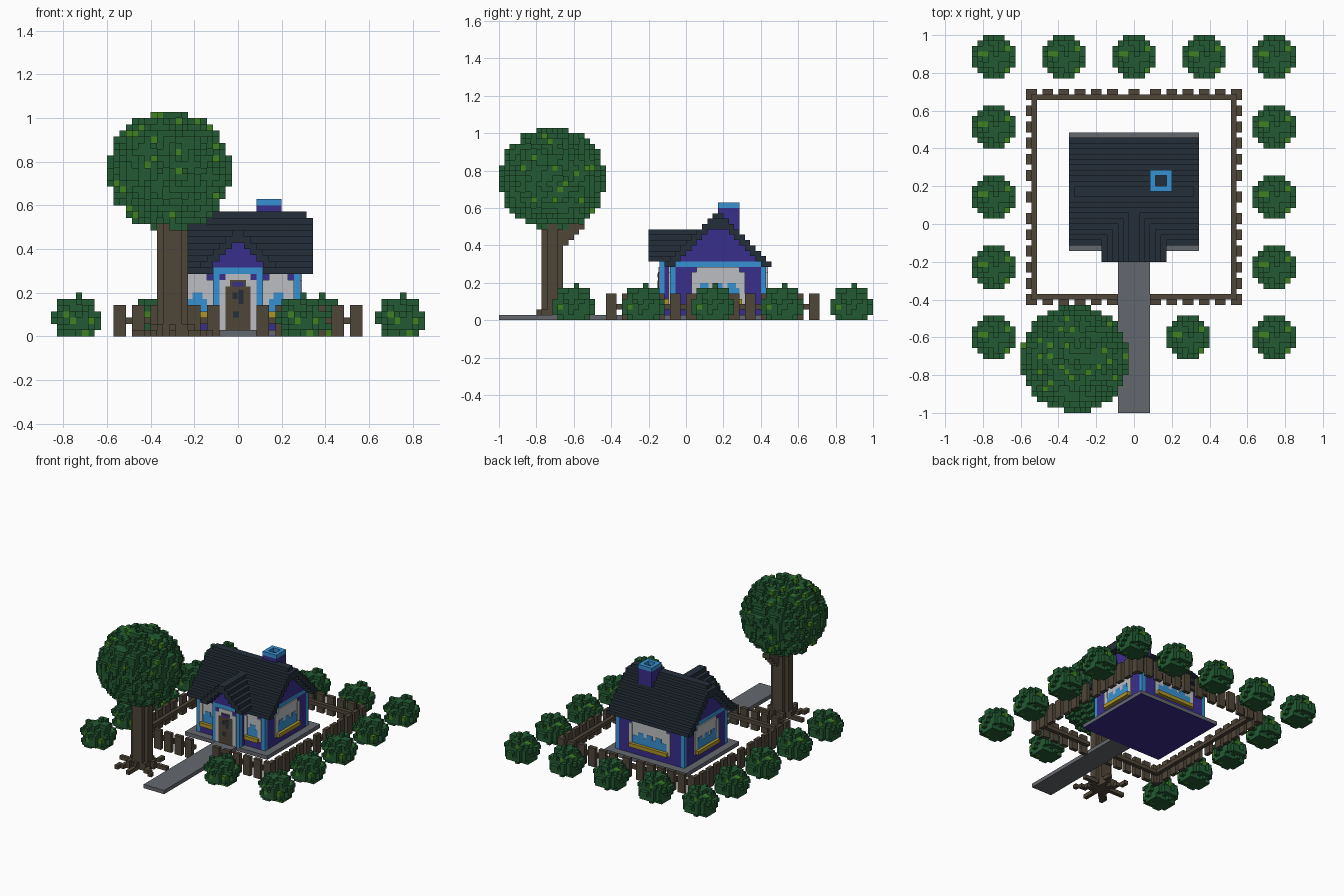
import bpy, math, random

if "Cube" in bpy.data.objects:
    bpy.data.objects.remove(bpy.data.objects["Cube"])
random.seed(4)
V = 2 / 70          # one voxel; the whole scene sits on this grid


def material(name, r, g, b):
    m = bpy.data.materials.new(name)
    lin = [((c / 255 + 0.055) / 1.055) ** 2.4 for c in (r, g, b)]
    m.diffuse_color = (*lin, 1)
    m.use_nodes = True
    m.node_tree.nodes["Principled BSDF"].inputs["Base Color"].default_value = m.diffuse_color
    return m


PURPLE = material("purple_wall", 58, 46, 140)
BLUE = material("blue_trim", 55, 145, 210)
ROOF = material("slate_roof", 36, 47, 57)
WHITE = material("pale_frame", 188, 190, 194)
GREY = material("grey_stone", 100, 104, 110)
YELLOW = material("yellow_planter", 172, 150, 42)
BROWN = material("brown_wood", 79, 70, 56)
GREEN = material("dark_leaf", 34, 90, 50)
LIGHT = material("light_leaf", 64, 128, 32)

DIRS = {(1, 0, 0): ((1, 0, 0), (1, 1, 0), (1, 1, 1), (1, 0, 1)),
        (-1, 0, 0): ((0, 1, 0), (0, 0, 0), (0, 0, 1), (0, 1, 1)),
        (0, 1, 0): ((1, 1, 0), (0, 1, 0), (0, 1, 1), (1, 1, 1)),
        (0, -1, 0): ((0, 0, 0), (1, 0, 0), (1, 0, 1), (0, 0, 1)),
        (0, 0, 1): ((0, 0, 1), (1, 0, 1), (1, 1, 1), (0, 1, 1)),
        (0, 0, -1): ((0, 1, 0), (1, 1, 0), (1, 0, 0), (0, 0, 0))}


def add_object(name, mesh, loc=(0, 0, 0)):
    ob = bpy.data.objects.new(name, mesh)
    ob.location = [c * V for c in loc]
    bpy.context.collection.objects.link(ob)
    return ob


def voxel_mesh(name, cells, mats):
    """Mesh of the exposed faces; cells maps (i,j,k) to a material index."""
    index, faces, ids = {}, [], []
    for (i, j, k), mi in cells.items():
        for d, quad in DIRS.items():
            if (i + d[0], j + d[1], k + d[2]) in cells:
                continue
            faces.append([index.setdefault((i + a, j + b, k + c), len(index)) for a, b, c in quad])
            ids.append(mi)
    me = bpy.data.meshes.new(name)
    me.from_pydata([(x * V, y * V, z * V) for x, y, z in index], [], faces)
    for m in mats:
        me.materials.append(m)
    me.polygons.foreach_set("material_index", ids)
    return me


def fill(cells, x0, x1, y0, y1, z0, z1, mi=0):
    for i in range(x0, x1):
        for j in range(y0, y1):
            for k in range(z0, z1):
                cells[i, j, k] = mi


def boxes(name, mat, specs):
    """One object made of boxes given in voxel units."""
    verts, faces = [], []
    for x0, x1, y0, y1, z0, z1 in specs:
        for quad in DIRS.values():
            n = len(verts)
            faces.append((n, n + 1, n + 2, n + 3))
            verts += [((x1 if a else x0) * V, (y1 if b else y0) * V, (z1 if c else z0) * V) for a, b, c in quad]
    me = bpy.data.meshes.new(name)
    me.from_pydata(verts, [], faces)
    me.materials.append(mat)
    return add_object(name, me)


def on_wall(side, u0, u1, z0, z1, d):
    """Box standing d voxels proud of a wall."""
    axis, pos, sign = side
    a, b = sorted((pos, pos + sign * d))
    return (a, b, u0, u1, z0, z1) if axis == "x" else (u0, u1, a, b, z0, z1)


# --- ground slab, floor and path
boxes("house_slab", GREY, [(-12, 12, -5, 17, 0.1, 1)])
boxes("house_floor", PURPLE, [(-12, 12, -5, 17, 0, 0.1)])
boxes("garden_path", GREY, [(-3, 3, -35, -5, 0, 1)])

# --- walls with blue band under the eaves, stepped gables, porch
walls = {}
fill(walls, -10, 10, -3, 15, 1, 10)
fill(walls, -4, 4, -5, -3, 1, 10)
fill(walls, -10, 10, -3, 15, 10, 11, 1)
fill(walls, -4, 4, -5, -3, 10, 11, 1)
for m in range(8):
    fill(walls, -10, 10, 6 - m - 1, 6 + m + 1, 11, max(11, 19 - m - (m == 0)))
for m in range(4):
    fill(walls, -m - 1, m + 1, -5, 0, 11, 15 - m)
for x in (-10, 9):                       # blue corner posts
    for y in (-3, 14):
        fill(walls, x, x + 1, y, y + 1, 1, 10, 1)
for x in (-4, 3):
    fill(walls, x, x + 1, -5, -4, 1, 10, 1)
add_object("house_walls", voxel_mesh("house_walls", walls, [PURPLE, BLUE]))

# --- stepped main roof and porch roof
roof = {}
for m in range(10):
    half = 11 if m == 0 else 12
    for y in (5 - m, 6 + m):
        fill(roof, -half, half, y, y + 1, max(10, 18 - m), 20 - m)
for m in (0,):
    fill(roof, -12, 12, 5, 7, 17, 19)
for m in range(6):
    for x in (-1 - m, m):
        fill(roof, x, x + 1, -7, min(4, m + 4 - 1), max(11, 15 - m), 17 - m)
for c in [c for c in roof if c in walls]:
    del roof[c]
add_object("house_roof", voxel_mesh("house_roof", roof, [ROOF]))

# --- chimney with blue rim and dark flue
chimney = {}
fill(chimney, 3, 7, 6, 10, 14, 21)
fill(chimney, 3, 7, 6, 10, 21, 22, 1)
fill(chimney, 4, 6, 7, 9, 20, 21, 2)
for i in (4, 5):
    for j in (7, 8):
        del chimney[i, j, 21]
add_object("chimney", voxel_mesh("chimney", chimney, [PURPLE, BLUE, ROOF]))

# --- windows: pale frame with cut corners, stepped blue glass, planter
FRONT, PORCH, BACK = ("y", -3, -1), ("y", -5, -1), ("y", 15, 1)
LEFT, RIGHT = ("x", -10, -1), ("x", 10, 1)
for name, side, c, h in (("left_front", FRONT, -6.5, 2.5), ("right_front", FRONT, 6.5, 2.5),
                         ("back", BACK, 0, 6), ("left_side", LEFT, 6, 5), ("right_side", RIGHT, 6, 5)):
    boxes(name + "_window_frame", WHITE, [on_wall(side, c - h, c + h, 3, 9, 0.15),
                                          on_wall(side, c - h + 1, c + h - 1, 9, 10, 0.15)])
    rim = [on_wall(side, c - h, c - h + 1, 3, 9, 0.3), on_wall(side, c + h - 1, c + h, 3, 9, 0.3),
           on_wall(side, c - h + 1, c + h - 1, 9, 10, 0.3)]
    boxes(name + "_window_rim", WHITE, rim)
    glass = [on_wall(side, c - h + 1, c + h - 1, 4, 6, 0.22)]
    n = 1 if h < 3 else 3
    for s in range(n):
        u = c + (s - (n - 1) / 2) * 2.6
        glass.append(on_wall(side, u - 0.8, u + 0.8, 6, 7, 0.22))
    boxes(name + "_window_glass", BLUE, glass)
    boxes(name + "_planter", YELLOW, [on_wall(side, c - h + 0.5, c + h - 0.5, 3, 4, 1)])

# --- arched door
boxes("door_frame", WHITE, [on_wall(PORCH, -3, 3, 1, 9, 0.15), on_wall(PORCH, -2, 2, 9, 10, 0.15)])
boxes("door", BROWN, [on_wall(PORCH, -2, 2, 1, 8, 0.22), on_wall(PORCH, -1.3, 1.3, 8, 9, 0.22)])
boxes("door_panes", ROOF, [on_wall(PORCH, -0.9, -0.1, 6, 7, 0.3), on_wall(PORCH, 0.1, 0.9, 5.2, 7.4, 0.3),
                           on_wall(PORCH, -0.8, 0.2, 3, 4, 0.3)])
boxes("door_top_pane", PURPLE, [on_wall(PORCH, -0.9, 0.9, 8, 8.7, 0.3)])

# --- picket fence with a gap at the path
fence = {}
starts = [s for k in range(3, 19, 3) for s in (k, -k - 2)]
for s in starts + [-1]:
    if s != -1:
        fill(fence, s, s + 2, -15, -14, 0, 5)
    fill(fence, s, s + 2, 24, 25, 0, 5)
    for x in (-20, 19):
        fill(fence, x, x + 1, s + 5, s + 7, 0, 5)
fill(fence, -19, -3, -14, -13, 2, 3)
fill(fence, 3, 19, -14, -13, 2, 3)
fill(fence, -19, 19, 23, 24, 2, 3)
for x in (-19, 18):
    fill(fence, x, x + 1, -14, 24, 2, 3)
add_object("picket_fence", voxel_mesh("picket_fence", fence, [BROWN]))


# --- foliage: voxel ball with a ragged outer shell
def leaf_ball(name, r, rz, zc, drop):
    cells, n = {}, int(r) + 1
    for i in range(-n, n):
        for j in range(-n, n):
            for k in range(0, int(zc + rz) + 1):
                d = math.sqrt(((i + .5) / r) ** 2 + ((j + .5) / r) ** 2 + ((k + .5 - zc) / rz) ** 2)
                if d < 1 - 1.2 / r or (d < 1 and random.random() > drop):
                    cells[i, j, k] = int(random.random() < 0.07)
    return cells


bush = leaf_ball("bush", 4, 4, 2.5, 0.3)
bush[0, 0, 5] = bush[0, 0, 6] = 0
bush_mesh = voxel_mesh("bush", bush, [GREEN, LIGHT])
spots = [(x, 31) for x in (-26, -13, 0, 13, 26)] + [(10, -21)]
spots += [(x, y) for x in (-26, 26) for y in (18, 5, -8, -21)]
for n, (x, y) in enumerate(spots):
    add_object("bush_%d" % (n + 1), bush_mesh, (x, y, 0))

crown = leaf_ball("tree_crown", 10, 9.6, 26.5, 0.4)
add_object("tree_crown", voxel_mesh("tree_crown", crown, [GREEN, LIGHT]), (-11, -25, 0))

# --- trunk with spreading roots and a side branch
trunk = {}
fill(trunk, -13, -8, -26, -24, 0, 19)
fill(trunk, -12, -9, -27, -23, 0, 19)
for a in range(7):
    t = a * 2 * math.pi / 7 + 0.3
    for s in range(4, 13):
        x, y = math.floor(-10.5 + s / 2 * math.cos(t)), math.floor(-25 + s / 2 * math.sin(t))
        fill(trunk, x, x + 1, y, y + 1, 0, 2 if s < 7 else 1)
for s in range(4):
    fill(trunk, -11, -9, -23 + s, -22 + s, 14 + min(s, 3), 17 + min(s, 1))
add_object("tree_trunk", voxel_mesh("tree_trunk", trunk, [BROWN]))
